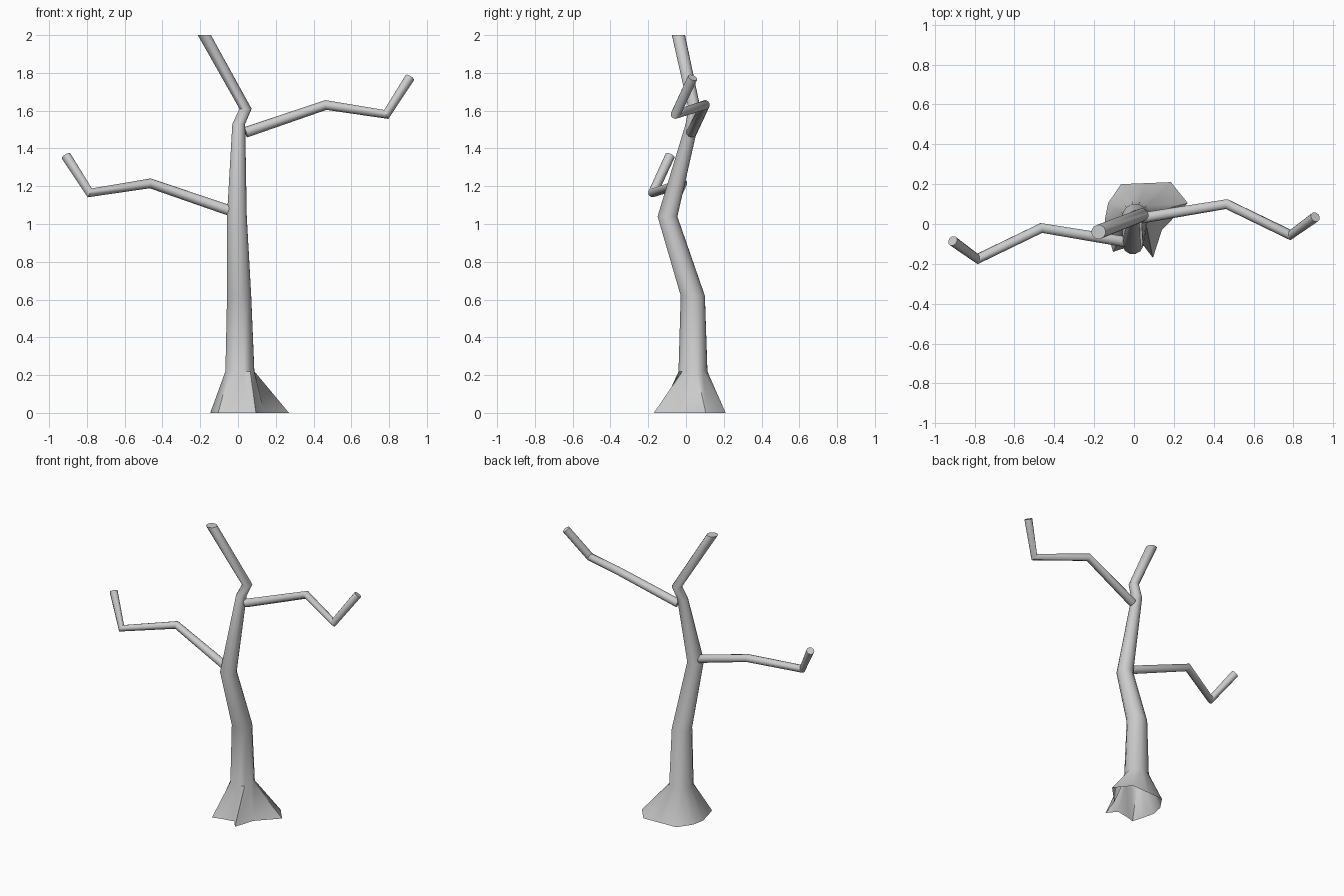
import bpy, bmesh, math
from mathutils import Vector

if "Cube" in bpy.data.objects:
    bpy.data.objects.remove(bpy.data.objects["Cube"])


def loft(name, rings, cap_start=True):
    """Skin a list of equal-sized point rings and cap the ends."""
    bm = bmesh.new()
    vr = [[bm.verts.new(p) for p in r] for r in rings]
    n = len(vr[0])
    for a, b in zip(vr, vr[1:]):
        for i in range(n):
            j = (i + 1) % n
            bm.faces.new((a[i], a[j], b[j], b[i]))
    if cap_start:
        bm.faces.new(vr[0][::-1])
    bm.faces.new(vr[-1])
    bmesh.ops.recalc_face_normals(bm, faces=bm.faces)
    me = bpy.data.meshes.new(name)
    bm.to_mesh(me)
    bm.free()
    ob = bpy.data.objects.new(name, me)
    bpy.context.collection.objects.link(ob)
    bpy.ops.object.select_all(action='DESELECT')
    ob.select_set(True)
    bpy.context.view_layer.objects.active = ob
    bpy.ops.object.shade_smooth_by_angle(angle=math.radians(45))
    return ob


def flat_ring(x, y, z, r, n=12):
    angles = [math.radians(14 + 360 * i / n) for i in range(n)]
    return [(x + r * math.cos(a), y + r * math.sin(a), z) for a in angles]


def branch(name, points, radii, n=10):
    pts = [Vector(p) for p in points]
    rings = []
    for i, p in enumerate(pts):
        t_in = (p - pts[i - 1]).normalized() if i else Vector()
        t_out = (pts[i + 1] - p).normalized() if i < len(pts) - 1 else Vector()
        t = (t_in + t_out).normalized()
        u = t.cross(Vector((0, 1, 0))).normalized()
        v = t.cross(u)
        rings.append([p + radii[i] * (u * math.cos(a) + v * math.sin(a))
                      for a in (2 * math.pi * k / n for k in range(n))])
    return loft(name, rings)


# trunk with irregular root flare, open underneath
roots = [(.27, .105), (.185, .21), (.06, .205), (-.065, .20), (-.13, .105),
         (-.147, .02), (-.125, -.07), (-.105, -.14), (-.06, -.125),
         (.045, -.105), (.095, -.17), (.14, -.03)]
stations = [(.01, .037, .22, .079), (.006, .036, .62, .066),
            (-.006, -.098, 1.04, .054), (.004, .032, 1.53, .035),
            (.04, .045, 1.61, .033), (-.178, -.04, 2.0, .036)]
loft("trunk", [[(x, y, 0) for x, y in roots]] + [flat_ring(*s) for s in stations],
     cap_start=False)

# two branches, the left one mirrored and shifted down
path = [(.04, .03, 1.485), (.465, .10, 1.63), (.785, -.055, 1.58), (.91, .035, 1.775)]
radii = [.028, .026, .026, .026]
branch("right_branch", path, radii)
branch("left_branch", [(-x, y - .12, z - .415) for x, y, z in path], radii)
